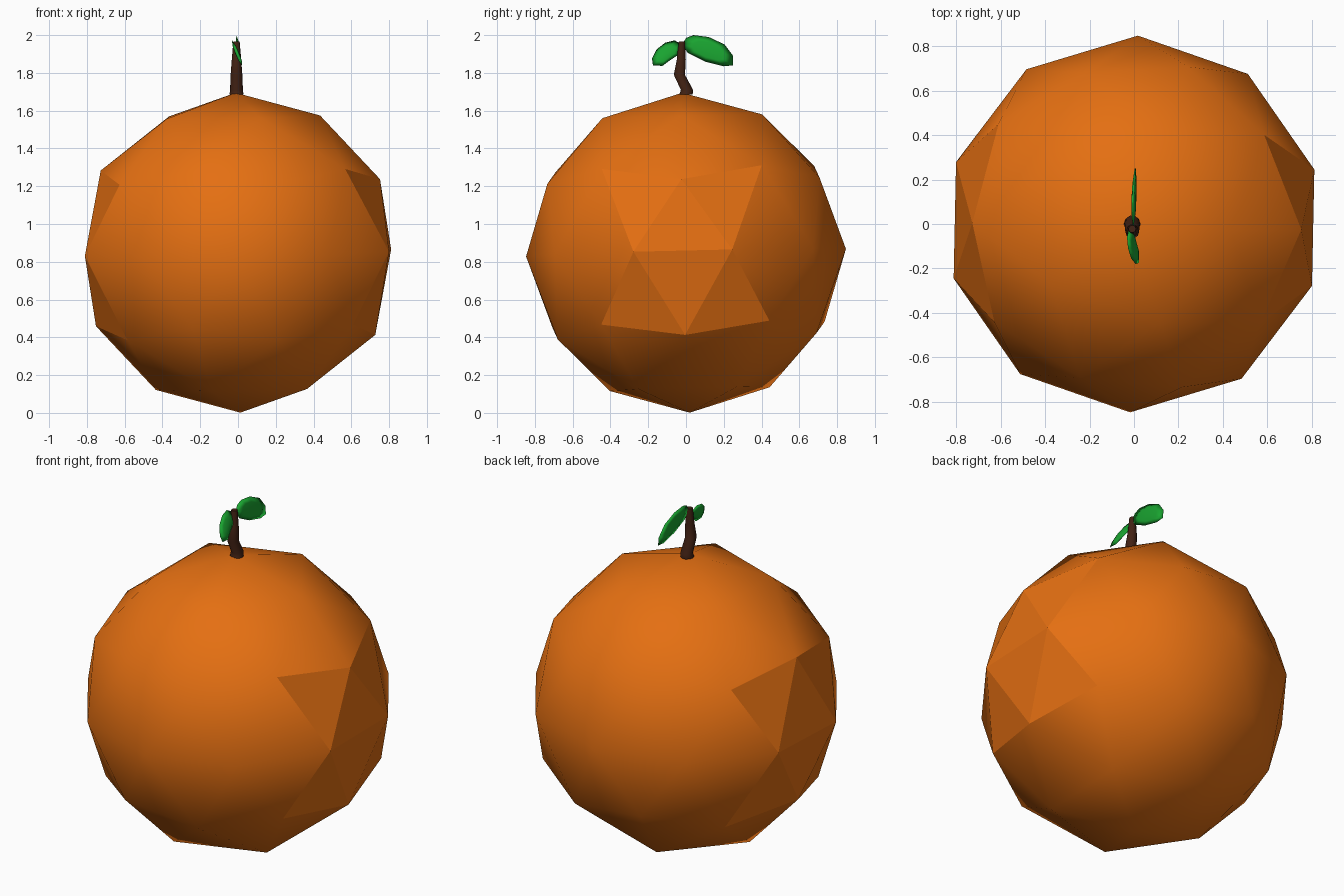
import bpy, bmesh, math
from mathutils import Vector

if "Cube" in bpy.data.objects:
    bpy.data.objects.remove(bpy.data.objects["Cube"])


def finish(bm, name, color):
    bmesh.ops.recalc_face_normals(bm, faces=bm.faces)
    me = bpy.data.meshes.new(name)
    bm.to_mesh(me)
    bm.free()
    ob = bpy.data.objects.new(name, me)
    bpy.context.collection.objects.link(ob)
    mat = bpy.data.materials.new(name + "_colour")
    mat.diffuse_color = (*color, 1)
    mat.use_nodes = True
    mat.node_tree.nodes["Principled BSDF"].inputs["Base Color"].default_value = mat.diffuse_color
    me.materials.append(mat)
    return ob


# Fruit: low-poly icosphere, smooth apart from the facets on its two sides
bm = bmesh.new()
bmesh.ops.create_icosphere(bm, subdivisions=2, radius=0.847)
for f in bm.faces:
    f.smooth = abs(f.calc_center_median().normalized().x) < 0.8
fruit = finish(bm, "fruit", (0.78, 0.16, 0.006))
fruit.location = (0, 0, 0.848)
fruit.rotation_euler = (math.radians(1.35), math.radians(-0.8), math.radians(-1.2))

# Stem: tapered, bent tube given as (y, z, radius)
bm = bmesh.new()
SIDES = 10
rings = []
for y, z, r in [(0.0, 1.685, 0.037), (0.005, 1.71, 0.034), (-0.035, 1.79, 0.031),
                (-0.025, 1.87, 0.025), (-0.022, 1.965, 0.017)]:
    rings.append([bm.verts.new((-0.008 + r * math.cos(a), y + r * math.sin(a), z))
                  for a in (2 * math.pi * i / SIDES for i in range(SIDES))])
for lo, hi in zip(rings, rings[1:]):
    for i in range(SIDES):
        j = (i + 1) % SIDES
        bm.faces.new((lo[i], lo[j], hi[j], hi[i])).smooth = True
bm.faces.new(rings[0])
bm.faces.new(rings[-1])
finish(bm, "stem", (0.055, 0.016, 0.007))


# Leaves: thin lens shapes from a (y, z) outline, leaning sideways with height
def leaf(name, outline, lean, x0, half_thickness):
    bm = bmesh.new()
    n = len(outline)
    cy = sum(p[0] for p in outline) / n
    cz = sum(p[1] for p in outline) / n
    place = lambda y, z, dx: bm.verts.new((x0 + lean * (z - cz) + dx, y, z))
    rim = [place(y, z, 0) for y, z in outline]
    for s in (-1, 1):
        mid = [place(cy + (y - cy) * 0.6, cz + (z - cz) * 0.6, s * half_thickness * 0.75)
               for y, z in outline]
        tip = place(cy, cz, s * half_thickness)
        for i in range(n):
            j = (i + 1) % n
            bm.faces.new((rim[i], rim[j], mid[j], mid[i])).smooth = True
            bm.faces.new((mid[i], mid[j], tip)).smooth = True
    return finish(bm, name, (0.01, 0.37, 0.03))


leaf("large_leaf", [(-0.02, 1.95), (0.0, 1.985), (0.04, 2.0), (0.12, 1.99), (0.205, 1.95),
                    (0.25, 1.89), (0.25, 1.84), (0.2, 1.835), (0.1, 1.86), (0.01, 1.905)],
     -0.1, 0.0, 0.009)
leaf("small_leaf", [(-0.02, 1.95), (-0.06, 1.972), (-0.11, 1.96), (-0.155, 1.925),
                    (-0.18, 1.875), (-0.175, 1.84), (-0.125, 1.837), (-0.08, 1.87),
                    (-0.035, 1.9)],
     -0.4, -0.004, 0.012)
